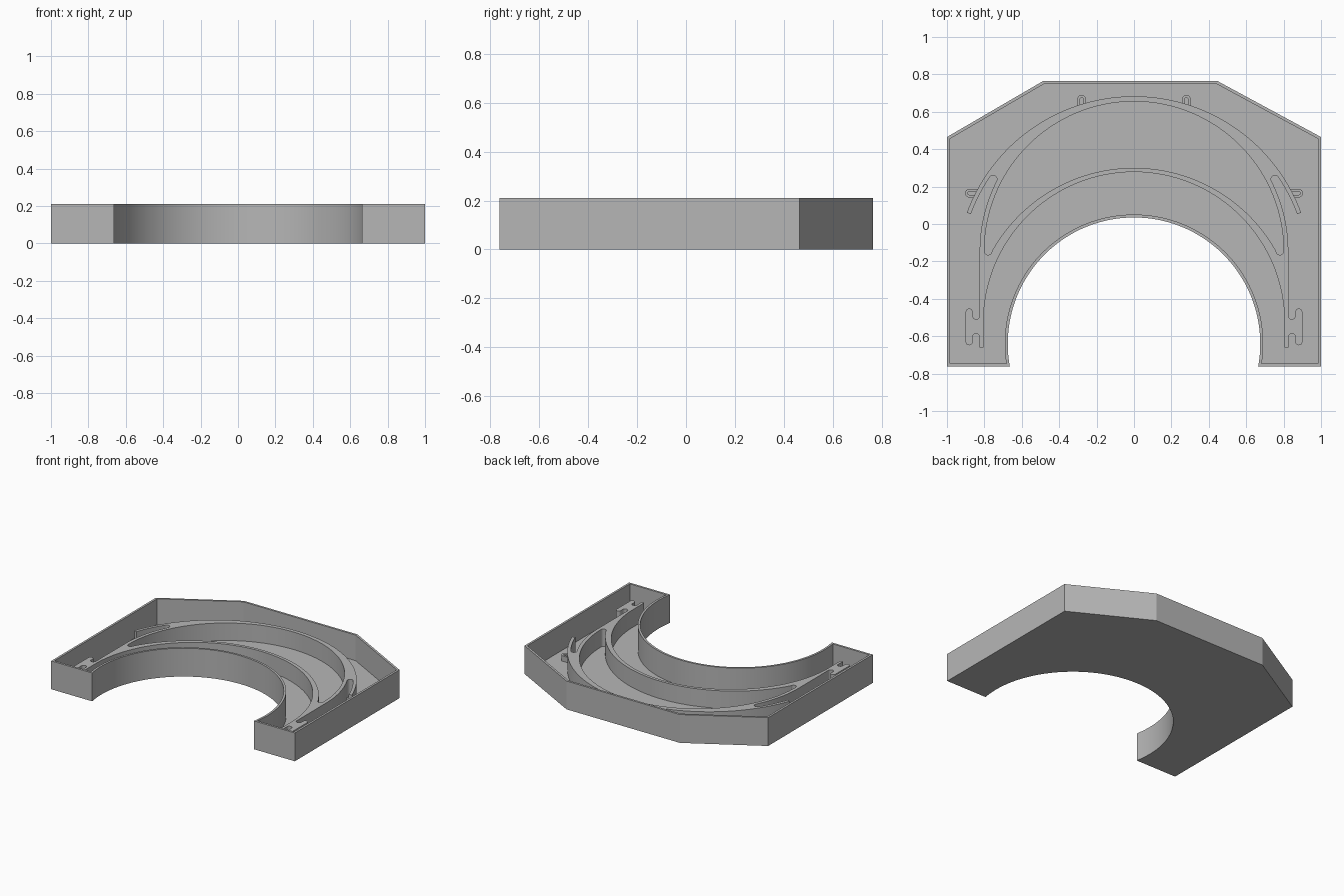
import bpy, bmesh
from math import sin, cos, pi, radians, hypot, atan2, sqrt

if "Cube" in bpy.data.objects:
    bpy.data.objects.remove(bpy.data.objects["Cube"], do_unlink=True)

grey = bpy.data.materials.new("plain grey")
grey.use_nodes = True
colour = (0.47, 0.47, 0.47, 1)
grey.diffuse_color = colour
for node in grey.node_tree.nodes:
    if node.type == 'BSDF_PRINCIPLED':
        node.inputs["Base Color"].default_value = colour


def arc(cy, r, start, end, n=32):
    """Arc centred on the mirror line at height cy, angles in degrees."""
    return [(r * cos(radians(start + (end - start) * i / n)),
             cy + r * sin(radians(start + (end - start) * i / n))) for i in range(n + 1)]


def cap(p, q, side, n=12):
    """Half circle from p to q, bulging to the left (1) or right (-1)."""
    mx, my = (p[0] + q[0]) / 2, (p[1] + q[1]) / 2
    r, a = hypot(p[0] - mx, p[1] - my), atan2(p[1] - my, p[0] - mx)
    return [(mx + r * cos(a - side * pi * i / n),
             my + r * sin(a - side * pi * i / n)) for i in range(n + 1)]


def mirrored(half):
    """Close a right-hand half outline with its mirror image."""
    return half + [(-x, y) for x, y in reversed(half)]


def clean(loop):
    out = []
    for p in loop:
        if not out or hypot(p[0] - out[-1][0], p[1] - out[-1][1]) > 1e-4:
            out.append(p)
    if hypot(out[0][0] - out[-1][0], out[0][1] - out[-1][1]) < 1e-4:
        out.pop()
    return out


def plate(name, loops, z0, z1):
    """Extruded flat shape; inner loops become holes."""
    curve = bpy.data.curves.new(name, 'CURVE')
    curve.dimensions = '2D'
    curve.fill_mode = 'BOTH'
    curve.extrude = (z1 - z0) / 2
    for loop in map(clean, loops):
        spline = curve.splines.new('POLY')
        spline.points.add(len(loop) - 1)
        for point, (x, y) in zip(spline.points, loop):
            point.co = (x, y, 0, 1)
        spline.use_cyclic_u = True
    temp = bpy.data.objects.new(name + " outline", curve)
    bpy.context.collection.objects.link(temp)
    graph = bpy.context.evaluated_depsgraph_get()
    mesh = bpy.data.meshes.new_from_object(temp.evaluated_get(graph))
    bpy.data.objects.remove(temp, do_unlink=True)
    bpy.data.curves.remove(curve)
    bm = bmesh.new()
    bm.from_mesh(mesh)
    bmesh.ops.remove_doubles(bm, verts=bm.verts, dist=1e-5)
    bmesh.ops.translate(bm, verts=bm.verts, vec=(0, 0, (z0 + z1) / 2))
    bmesh.ops.recalc_face_normals(bm, faces=bm.faces)
    bm.to_mesh(mesh)
    bm.free()
    mesh.name = name
    mesh.materials.clear()
    mesh.materials.append(grey)
    obj = bpy.data.objects.new(name, mesh)
    bpy.context.collection.objects.link(obj)
    parts.append(obj)


parts = []
HEIGHT, FLOOR, RIB_TOP, WALL = 0.21, 0.02, 0.15, 0.016
FRONT, BACK, SHOULDER = -0.762, 0.765, 0.465


def tray_outline(t):
    """Tray boundary moved inwards by t."""
    r, cy, y = 0.675 + t, -0.64, FRONT + t
    end = atan2(y - cy, sqrt(r * r - (y - cy) ** 2)) * 180 / pi
    s = t * 0.27   # mitre shift at the slanted corners
    return ([(1 - t, y), (1 - t, SHOULDER - 2.2 * s), (0.445 - s, BACK - t),
             (-0.485 + s, BACK - t), (-1 + t, SHOULDER - 2.2 * s), (-1 + t, y)]
            + arc(cy, r, 180 - end, end, 72))


# Tray wall and floor
plate("tray_wall", [tray_outline(0), tray_outline(WALL)], 0, HEIGHT)
plate("tray_floor", [tray_outline(WALL)], 0, FLOOR)

# Curved rail: outer arm, forked side rail, end clip, inner arch
CLIP_IN, CLIP_OUT, RAIL_IN, RAIL_OUT = 0.863, 0.90, 0.805, 0.825
arm_inner = arc(-0.27, 0.93, 20.3, 34)
fork = arc(-0.145, RAIL_OUT, 27, 0)
half = (arc(-0.27, 0.953, 90, 20.3) + arm_inner
        + cap(arm_inner[-1], fork[0], -1) + fork
        + cap((RAIL_OUT, -0.49), (CLIP_IN, -0.49), -1)
        + cap((CLIP_IN, -0.47), (CLIP_OUT, -0.47), 1)
        + cap((CLIP_OUT, -0.63), (CLIP_IN, -0.63), 1)
        + cap((CLIP_IN, -0.605), (RAIL_OUT, -0.605), -1)
        + [(RAIL_OUT, -0.66), (RAIL_IN, -0.66)]
        + arc(-0.527, RAIL_IN, 0, 90))

# Crescent pocket inside the rail
upper = arc(-0.145, 0.80, 90, 0)
lower = arc(-0.571, 0.871, 29.3, 90)
pocket = upper + cap(upper[-1], lower[0], 1) + lower
plate("curved_rail", [mirrored(half), mirrored(pocket)], FLOOR - 0.005, RIB_TOP)


def slot(tip, root, r, vertical):
    """Round-tipped bar outline from root to tip."""
    d = 1 if tip > root else -1
    c = tip - d * r
    loop = [(root, -r)] + cap((c, -r), (c, r), -d) + [(root, r)]
    return [(y, x) for x, y in loop] if vertical else loop


# Low slotted loops behind the rail
for side, label in ((1, "left"), (-1, "right")):
    for name, tip, root, vertical, dx, dy in (
            ("side_loop", side * 0.903, side * 0.835, False, 0, 0.165),
            ("back_loop", 0.69, 0.63, True, side * 0.28, 0)):
        inset = 0.014 if tip > 0 else -0.014
        shapes = [slot(tip, root, 0.023, vertical),
                  slot(tip - inset, root + inset / 2, 0.009, vertical)]
        shapes = [[(x + dx, y + dy) for x, y in s] for s in shapes]
        plate(label + "_" + name, shapes, FLOOR - 0.005, 0.06)

# Smooth curves, sharp corners
bpy.ops.object.select_all(action='DESELECT')
for obj in parts:
    obj.select_set(True)
bpy.context.view_layer.objects.active = parts[0]
bpy.ops.object.shade_smooth_by_angle(angle=radians(20))
